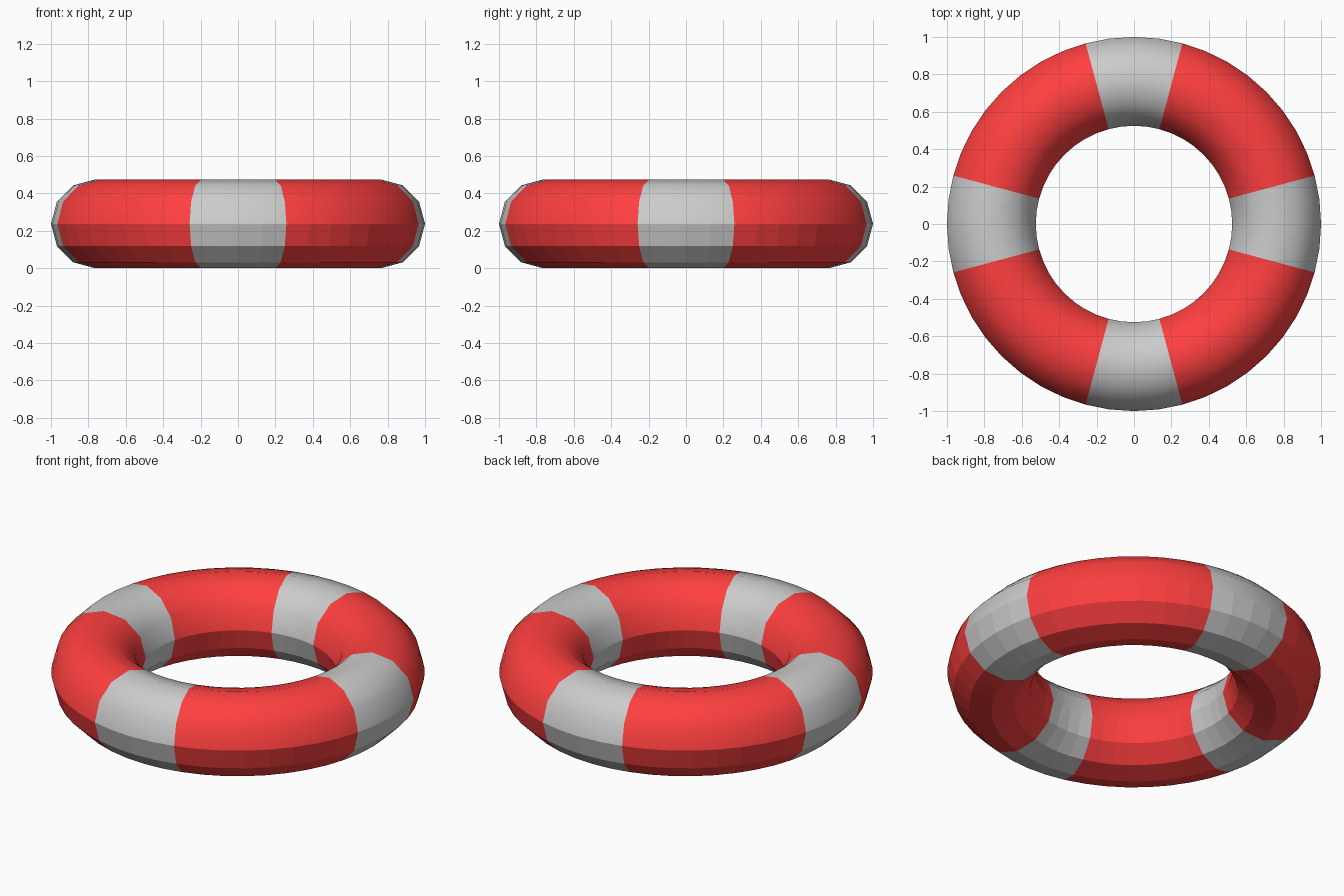
import bpy
from math import atan2, degrees

if "Cube" in bpy.data.objects:
    bpy.data.objects.remove(bpy.data.objects["Cube"])

MAJOR, MINOR = 0.7625, 0.2375

# Ring: 48 x 12 torus lying flat on the ground
bpy.ops.mesh.primitive_torus_add(major_segments=48, minor_segments=12,
                                 major_radius=MAJOR, minor_radius=MINOR,
                                 location=(0, 0, 0))
ring = bpy.context.object
ring.name = "life_ring"
mesh = ring.data
for v in mesh.vertices:
    v.co.z += MINOR

# Materials: plain bands and red quarters
band = bpy.data.materials.new("band_grey")
band.diffuse_color = (0.8, 0.8, 0.8, 1)
band.use_nodes = True
band.node_tree.nodes["Principled BSDF"].inputs["Base Color"].default_value = band.diffuse_color
red = bpy.data.materials.new("ring_red")
red.diffuse_color = (1.0, 0.05, 0.05, 1)
red.use_nodes = True
red.node_tree.nodes["Principled BSDF"].inputs["Base Color"].default_value = red.diffuse_color
mesh.materials.clear()
mesh.materials.append(band)
mesh.materials.append(red)

# Bands span 15 degrees either side of each axis; upper half is smooth, lower half flat
for face in mesh.polygons:
    c = face.center
    offset = (degrees(atan2(c.y, c.x)) + 45) % 90 - 45
    face.material_index = 0 if abs(offset) < 15 else 1
    face.use_smooth = c.z > MINOR
